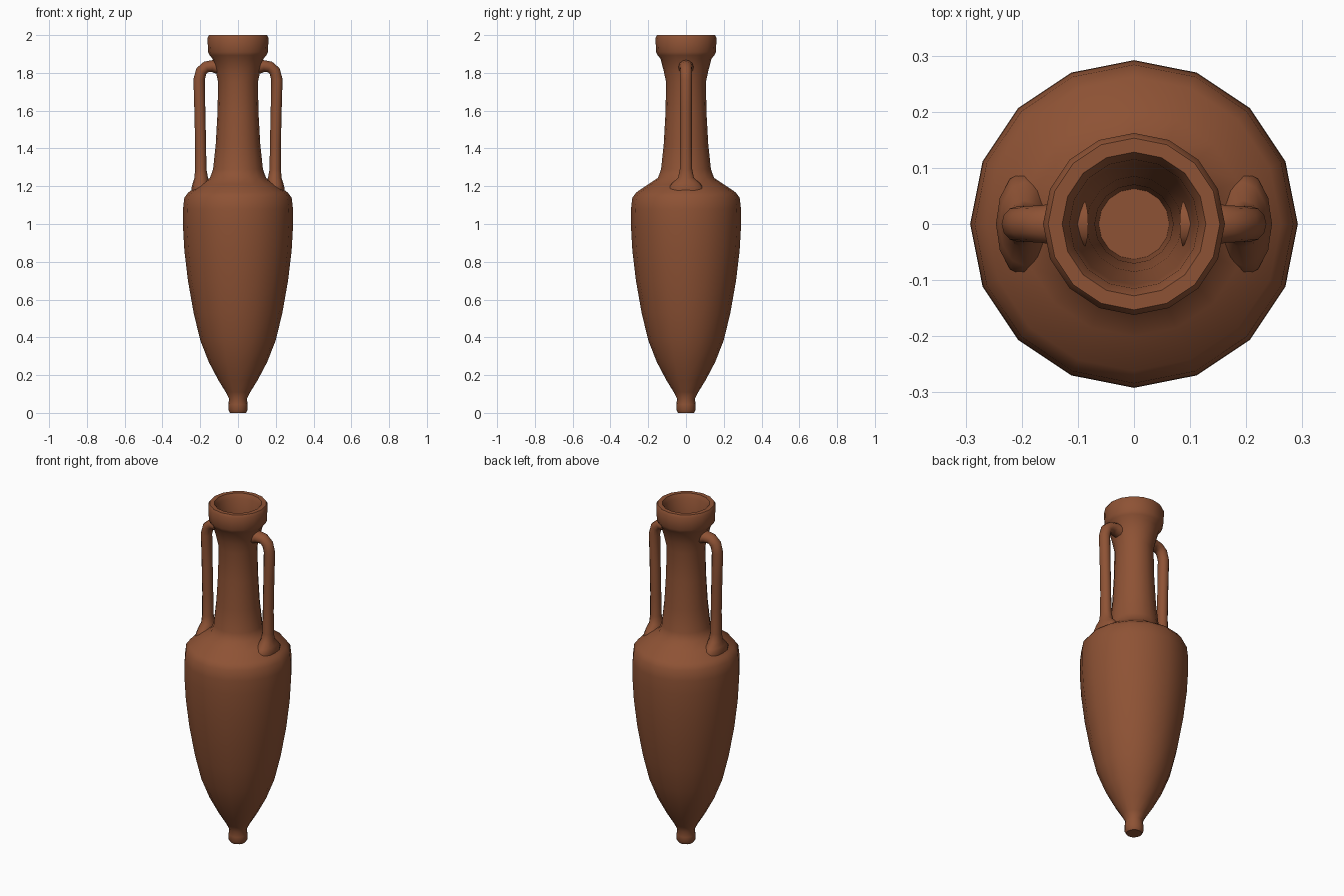
import bpy, bmesh, math
from mathutils import Vector

if "Cube" in bpy.data.objects:
    bpy.data.objects.remove(bpy.data.objects["Cube"])

clay = bpy.data.materials.new("terracotta")
clay.diffuse_color = (0.27, 0.085, 0.035, 1)
clay.use_nodes = True
clay.node_tree.nodes["Principled BSDF"].inputs["Base Color"].default_value = clay.diffuse_color


def loft(name, rings, angle):
    """Skin a list of equal-sized vertex rings and cap both ends."""
    bm = bmesh.new()
    loops = [[bm.verts.new(p) for p in ring] for ring in rings]
    n = len(loops[0])
    for a, b in zip(loops, loops[1:]):
        for i in range(n):
            j = (i + 1) % n
            bm.faces.new((a[i], a[j], b[j], b[i]))
    bm.faces.new(loops[0][::-1])
    bm.faces.new(loops[-1])
    bmesh.ops.recalc_face_normals(bm, faces=bm.faces)
    mesh = bpy.data.meshes.new(name)
    bm.to_mesh(mesh)
    bm.free()
    obj = bpy.data.objects.new(name, mesh)
    bpy.context.collection.objects.link(obj)
    mesh.materials.append(clay)
    bpy.ops.object.select_all(action='DESELECT')
    obj.select_set(True)
    bpy.context.view_layer.objects.active = obj
    bpy.ops.object.shade_smooth_by_angle(angle=math.radians(angle))
    return obj


# Vessel: (radius, height) from foot, over the rim, down into the neck
SIDES = 16
profile = [
    (0.042, 0.0), (0.051, 0.015), (0.051, 0.045), (0.047, 0.075),
    (0.065, 0.11), (0.105, 0.175), (0.155, 0.27), (0.20, 0.385),
    (0.235, 0.53), (0.265, 0.70), (0.284, 0.86), (0.292, 1.0),
    (0.291, 1.08), (0.284, 1.14), (0.262, 1.168), (0.20, 1.21),
    (0.148, 1.245), (0.132, 1.29), (0.118, 1.42), (0.109, 1.58),
    (0.105, 1.75), (0.118, 1.81), (0.135, 1.875), (0.150, 1.893),
    (0.158, 1.91), (0.162, 1.985), (0.153, 2.0), (0.128, 2.0),
    (0.115, 1.975), (0.108, 1.90), (0.085, 1.78), (0.070, 1.62),
    (0.063, 1.45),
]
steps = [math.tau * i / SIDES for i in range(SIDES)]
loft("amphora_body",
     [[(r * math.cos(a), r * math.sin(a), z) for a in steps] for r, z in profile], 50)

# Handles: (x, z, in-plane radius, y radius), flaring into a pad on the shoulder
path = [
    (0.09, 1.825, 0.036, 0.044), (0.135, 1.836, 0.032, 0.038),
    (0.168, 1.832, 0.030, 0.033), (0.194, 1.81, 0.030, 0.032),
    (0.206, 1.765, 0.030, 0.032), (0.202, 1.60, 0.029, 0.031),
    (0.198, 1.42, 0.029, 0.031), (0.197, 1.29, 0.030, 0.033),
    (0.195, 1.245, 0.036, 0.042), (0.194, 1.215, 0.046, 0.075),
    (0.196, 1.19, 0.050, 0.093), (0.196, 1.165, 0.048, 0.092),
]
for name, side in (("right_handle", 1), ("left_handle", -1)):
    rings = []
    for i, (x, z, rx, ry) in enumerate(path):
        p, q = path[max(i - 1, 0)], path[min(i + 1, len(path) - 1)]
        t = Vector((q[0] - p[0], q[1] - p[1])).normalized()
        rings.append([(side * (x - t.y * rx * math.cos(a)),
                       ry * math.sin(a),
                       z + t.x * rx * math.cos(a))
                      for a in [math.tau * k / 12 for k in range(12)]])
    loft(name, rings, 60)
